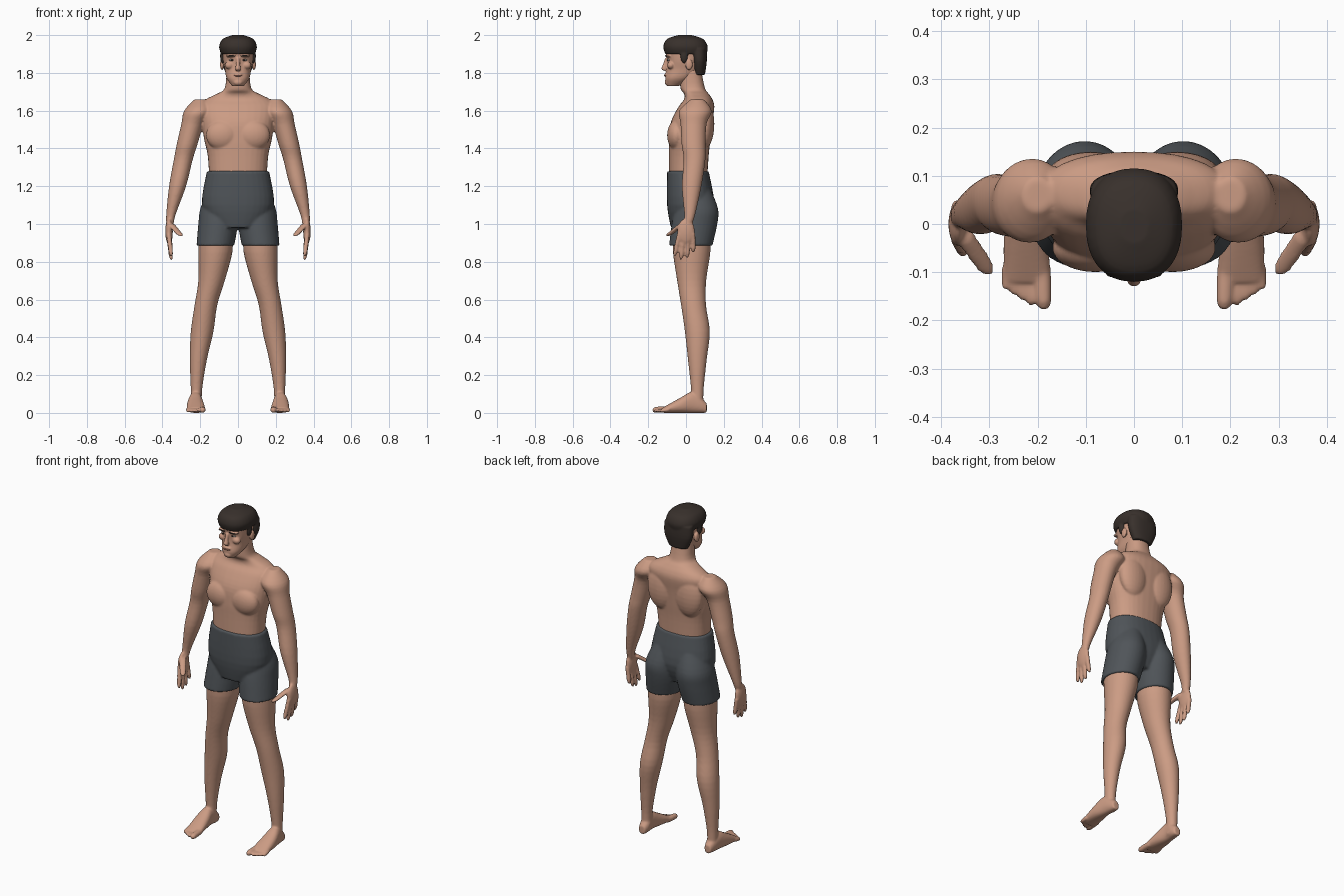
import bpy
import bmesh
from math import cos, sin, pi, copysign
from mathutils import Matrix, Vector

if "Cube" in bpy.data.objects:
    bpy.data.objects.remove(bpy.data.objects["Cube"], do_unlink=True)


def material(name, red, green, blue):
    mat = bpy.data.materials.new(name)
    mat.use_nodes = True
    mat.diffuse_color = (red, green, blue, 1)
    shader = mat.node_tree.nodes["Principled BSDF"]
    shader.inputs["Base Color"].default_value = mat.diffuse_color
    shader.inputs["Roughness"].default_value = .7
    return mat


skin = material("skin", .6, .33, .23)
lip_tone = material("lips", .42, .19, .14)
cloth = material("grey cloth", .08, .09, .1)
hair_brown = material("dark brown hair", .04, .03, .025)
eye_white = material("eye white", .55, .5, .46)
iris_brown = material("iris brown", .03, .02, .015)


def smooth_rows(rows, steps=4):
    """Fill in rows between the given ones with a Catmull-Rom curve."""
    result = []
    last = len(rows) - 1
    for i in range(last):
        before, start = rows[max(i - 1, 0)], rows[i]
        end, after = rows[i + 1], rows[min(i + 2, last)]
        for step in range(steps):
            t = step / steps
            result.append([
                q + t * ((r - p) + t * ((2 * p - 5 * q + 4 * r - s)
                                        + t * (3 * (q - r) + s - p))) / 2
                for p, q, r, s in zip(before, start, end, after)])
    result.append(rows[last])
    return result


def rounded(angle_part, low, high, power):
    """Place one coordinate of a squarish oval between two limits."""
    reach = copysign(abs(angle_part) ** (2 / power), angle_part)
    return (low + high + (high - low) * reach) / 2


def loft(bm, rows, axis="z", power=2.3, sides=32):
    """Skin oval sections; each row is (height, left, right, near, far)."""
    rings = []
    for height, left, right, near, far in smooth_rows(rows):
        ring = []
        for i in range(sides):
            angle = 2 * pi * i / sides
            u = rounded(cos(angle), left, right, power)
            v = rounded(sin(angle), near, far, power)
            ring.append(bm.verts.new((u, v, height) if axis == "z" else (u, height, v)))
        rings.append(ring)
    for low, high in zip(rings, rings[1:]):
        for i in range(sides):
            j = (i + 1) % sides
            bm.faces.new((low[i], low[j], high[j], high[i]))
    bm.faces.new(rings[0])
    bm.faces.new(rings[-1])


def trunk(bm, rows):
    """A centred part; each row is (height, half width, front, back)."""
    loft(bm, [(height, -half, half, front, back) for height, half, front, back in rows])


def limb(bm, rows, depth=1, axis="z"):
    """A tapering limb; each row is (x, y, z, radius)."""
    sections = []
    for x, y, z, radius in rows:
        height, middle = (z, y) if axis == "z" else (y, z)
        deep = radius * depth
        sections.append((height, x - radius, x + radius, middle - deep, middle + deep))
    loft(bm, sections, axis, power=2)


def digit(bm, base, tip, radius, axis="z"):
    """A finger or toe that rounds off at its tip."""
    limb(bm, [(*Vector(base).lerp(Vector(tip), along), radius * scale)
              for along, scale in ((0, 1), (.5, 1), (.85, .9), (1, .4))], axis=axis)


def blob(bm, centre, radii):
    """A stretched ball for muscles and features."""
    place = Matrix.Translation(centre) @ Matrix.Diagonal((*radii, 1))
    bmesh.ops.create_uvsphere(bm, u_segments=24, v_segments=14, radius=1, matrix=place)


def finish(name, bm, mat, voxel=None):
    """Mirror the part, then fuse its pieces into one smooth surface."""
    bmesh.ops.recalc_face_normals(bm, faces=bm.faces)
    for face in bm.faces:
        face.smooth = True
    mesh = bpy.data.meshes.new(name)
    bm.to_mesh(mesh)
    bm.free()
    mesh.materials.append(mat)
    obj = bpy.data.objects.new(name, mesh)
    bpy.context.collection.objects.link(obj)
    mirror = obj.modifiers.new("Mirror", "MIRROR")
    mirror.use_mirror_merge = False
    if voxel:
        fuse = obj.modifiers.new("Fuse", "REMESH")
        fuse.mode = "VOXEL"
        fuse.voxel_size = voxel
        fuse.use_smooth_shade = True
        soften = obj.modifiers.new("Soften", "SMOOTH")
        soften.factor = .5
        soften.iterations = 4


# Torso and neck, with chest muscle and shoulder blade
body = bmesh.new()
trunk(body, [(1.2, .15, -.09, .11), (1.36, .16, -.09, .12), (1.45, .18, -.09, .13),
             (1.54, .19, -.08, .14), (1.62, .2, -.04, .15), (1.66, .17, -.01, .14),
             (1.69, .11, -.01, .12), (1.72, .07, -.03, .1), (1.82, .06, -.03, .08)])
blob(body, (.08, -.05, 1.47), (.09, .05, .08))
blob(body, (.09, .1, 1.53), (.09, .05, .13))

# Arm, palm, fingers and thumb
limb(body, [(.2, .06, 1.66, .03), (.21, .05, 1.6, .075), (.24, .04, 1.53, .06),
            (.27, .04, 1.42, .055), (.29, .045, 1.34, .05), (.32, .03, 1.2, .045),
            (.355, .02, 1.05, .025), (.36, .01, 1, .02)], depth=1.15)
blob(body, (.365, 0, .96), (.02, .047, .07))
for i, tip_height in enumerate((.83, .81, .82, .85)):
    digit(body, (.367, .024 * i - .035, .95), (.353, .033 * i - .06, tip_height), .0125)
digit(body, (.355, -.02, 1), (.3, -.1, .935), .019)

# Leg
limb(body, [(.12, .03, .95, .09), (.12, .03, .85, .09), (.14, .03, .7, .07),
            (.17, .04, .57, .06), (.19, .06, .43, .06), (.21, .06, .28, .045),
            (.22, .06, .12, .03), (.22, .06, .02, .03)], depth=1.1)

# Foot and toes
loft(body, [(.11, .2, .24, 0, .05), (.08, .19, .25, 0, .08), (.03, .19, .26, 0, .11),
            (-.03, .18, .27, 0, .08), (-.12, .17, .27, 0, .03)], axis="y")
digit(body, (.19, -.09, .02), (.187, -.178, .015), .017, axis="y")
for i in range(4):
    x = .215 + .017 * i
    digit(body, (x, -.09, .017), (x, .011 * i - .17, .011), .01, axis="y")
finish("body", body, skin, voxel=.006)

# Shorts: waist and seat, then one leg
shorts = bmesh.new()
trunk(shorts, [(1.28, .165, -.1, .12), (1.1, .19, -.1, .15), (.98, .12, -.08, .11)])
limb(shorts, [(.08, .04, 1.18, .08), (.1, .055, 1.08, .1), (.105, .045, 1, .105),
              (.12, .025, .885, .1)], depth=1.15)
finish("shorts", shorts, cloth, voxel=.007)

# Head: skull and jaw, then nose and features
head = bmesh.new()
trunk(head, [(1.73, .03, -.1, -.04), (1.77, .06, -.11, .03), (1.82, .07, -.1, .08),
             (1.87, .08, -.1, .09), (1.93, .08, -.11, .1), (1.97, .06, -.08, .07)])
limb(head, [(0, -.1, 1.88, .01), (0, -.11, 1.85, .01), (0, -.115, 1.82, .015),
            (0, -.1, 1.81, .01)])
for centre, radii in (
        ((.034, -.09, 1.89), (.03, .02, .008)),    # brow ridge
        ((.046, -.08, 1.84), (.024, .02, .02)),    # cheekbone
        ((0, -.1, 1.75), (.024, .013, .016)),      # chin
        ((0, -.1, 1.79), (.026, .014, .013)),      # mouth
        ((.085, .016, 1.845), (.01, .02, .03))):   # ear
    blob(head, centre, radii)
finish("head", head, skin, voxel=.004)

# Hair: crown with fringe, back of the head, sideburn
hair = bmesh.new()
trunk(hair, [(1.9, .09, -.11, .11), (1.94, .1, -.12, .115), (1.98, .08, -.1, .09),
             (2, .03, -.04, .03)])
trunk(hair, [(1.79, .06, .04, .1), (1.86, .09, .03, .11), (1.93, .09, .02, .11)])
blob(hair, (.08, -.01, 1.89), (.015, .02, .04))
finish("hair", hair, hair_brown, voxel=.005)

# Small face details
for name, mat, centre, radii in (
        ("eyeballs", eye_white, (.033, -.09, 1.868), (.014, .01, .006)),
        ("irises", iris_brown, (.032, -.098, 1.868), (.006, .004, .005)),
        ("eyebrows", hair_brown, (.035, -.105, 1.89), (.022, .006, .004)),
        ("lips", lip_tone, (0, -.109, 1.786), (.022, .007, .005))):
    detail = bmesh.new()
    blob(detail, centre, radii)
    finish(name, detail, mat)
